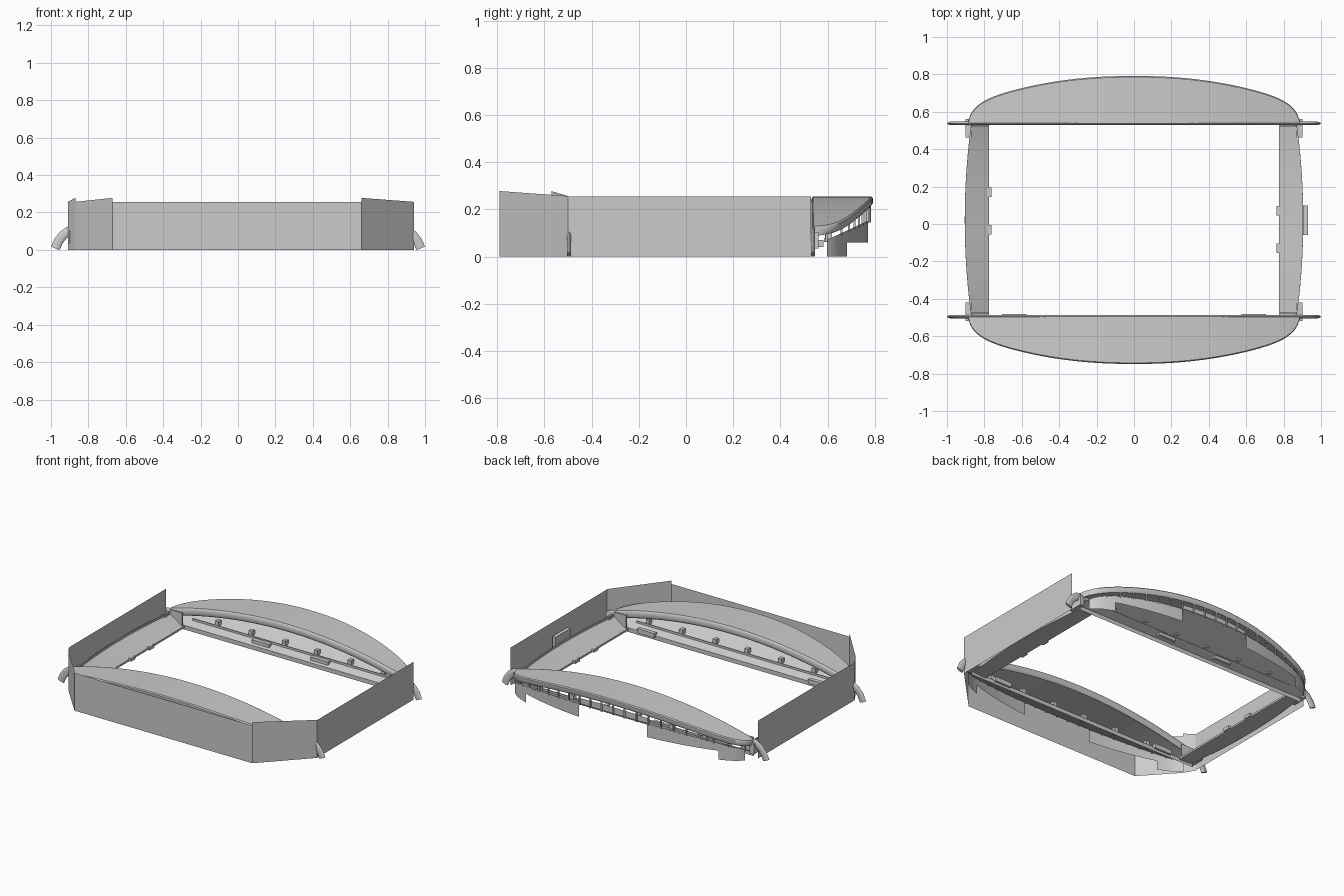
import bpy, bmesh, math
from mathutils import Vector

if "Cube" in bpy.data.objects:
    bpy.data.objects.remove(bpy.data.objects["Cube"], do_unlink=True)

grey = bpy.data.materials.new("light_grey")
grey.use_nodes = True
grey.diffuse_color = (0.6, 0.6, 0.6, 1)
grey.node_tree.nodes["Principled BSDF"].inputs["Base Color"].default_value = (0.6, 0.6, 0.6, 1)

MID = 0.0215      # y centre of the bowl
INNER = 0.517     # pitch side of the main stands, from the bowl centre
HALF = 0.885      # half length of the main stands


def finish(bm, name, smooth=False):
    bmesh.ops.recalc_face_normals(bm, faces=bm.faces)
    mesh = bpy.data.meshes.new(name)
    bm.to_mesh(mesh)
    bm.free()
    obj = bpy.data.objects.new(name, mesh)
    bpy.context.collection.objects.link(obj)
    mesh.materials.append(grey)
    if smooth:
        bpy.ops.object.select_all(action='DESELECT')
        obj.select_set(True)
        bpy.context.view_layer.objects.active = obj
        bpy.ops.object.shade_smooth_by_angle(angle=math.radians(35))
    return obj


def loft(name, rows, closed=False, smooth=True):
    """Skin a list of equally long sections; closed sections get end caps."""
    bm = bmesh.new()
    grid = [[bm.verts.new(p) for p in row] for row in rows]
    n = len(rows[0])
    for a, b in zip(grid, grid[1:]):
        for i in range(n if closed else n - 1):
            j = (i + 1) % n
            bm.faces.new((a[i], a[j], b[j], b[i]))
    if closed:
        bm.faces.new(grid[0])
        bm.faces.new(grid[-1])
    bmesh.ops.remove_doubles(bm, verts=bm.verts, dist=0.00005)
    return finish(bm, name, smooth)


def boxes(name, items):
    """Boxes given as (centre, size)."""
    bm = bmesh.new()
    for centre, size in items:
        made = bmesh.ops.create_cube(bm, size=1)["verts"]
        bmesh.ops.scale(bm, verts=made, vec=size)
        bmesh.ops.translate(bm, verts=made, vec=centre)
    return finish(bm, name)


def plan(x):
    """Outer edge of a main stand: a gentle bow with tight rounded ends."""
    x = abs(x)
    bow = 0.253 - 0.2 * x ** 2.2
    return INNER + bow * math.sqrt(max(0, 1 - (x / HALF) ** 18))


def roof_z(x):
    return 0.254 - 0.16 * x * x


def seat_z(y):
    return 0.04 + 0.46 * (y - INNER)


def spread(a, b, n):
    return [a + (b - a) * i / n for i in range(n + 1)]


XS = [HALF * math.sin(t) for t in spread(-math.pi / 2, math.pi / 2, 64)]


def main_stand(side, label):
    def at(x, y, z):
        return (x, MID + side * y, z)

    # Arched lens-shaped roof with a deep fascia
    rows = []
    for x in XS:
        y, z = plan(x), roof_z(x)
        rows.append([at(x, INNER, z), at(x, max(INNER, y - 0.006), z), at(x, y, z - 0.006),
                     at(x, y, z - 0.028), at(x, max(INNER, y - 0.008), z - 0.04),
                     at(x, INNER, z - 0.03)])
    loft(label + "_roof", rows, closed=True)

    # Sloped seating deck with pitch wall
    rows = []
    for x in XS[1:-1]:
        rim = max(INNER, plan(x) - 0.008)
        rows.append([at(x, INNER, 0.012), at(x, INNER, 0.04), at(x, rim, seat_z(rim))])
    loft(label + "_seating", rows)

    # Arch tube reaching down to the ground on both ends
    right = [(x, roof_z(x) - 0.025) for x in spread(0, 0.86, 20)]
    right += [(0.905, 0.1), (0.935, 0.079), (0.96, 0.047), (0.977, 0.008)]
    path = [Vector((-x, z)) for x, z in reversed(right[1:])] + [Vector(p) for p in right]
    rows = []
    for i, p in enumerate(path):
        t = (path[min(i + 1, len(path) - 1)] - path[max(i - 1, 0)]).normalized()
        ring = []
        for k in range(12):
            a = k * math.tau / 12
            r = 0.025 * math.cos(a)
            ring.append(at(p.x - t.y * r, INNER + 0.009 * math.sin(a),
                           max(0, p.y + t.x * r)))
        rows.append(ring)
    loft(label + "_arch", rows, closed=True)

    # Columns between the seating rim and the fascia
    cols = []
    for x in spread(-0.86, 0.86, 20):
        y = plan(x) - 0.012
        low, high = seat_z(y) - 0.005, roof_z(x) - 0.03
        cols.append((at(x, y, (low + high) / 2), (0.009, 0.008, high - low)))
    boxes(label + "_columns", cols)

    # Facade panels below the rim, given as start, end and bottom
    panels = (("east_panel", 0.26, 0.72, 0.06), ("west_panel", -0.72, -0.25, 0.06),
              ("east_base", 0.72, 0.86, 0.0), ("west_base", -0.86, -0.72, 0.0))
    for part, a, b, low in panels:
        loft(label + "_" + part, [[at(x, plan(x) - 0.01, low),
                                   at(x, plan(x) - 0.01, seat_z(plan(x)))]
                                  for x in spread(a, b, 10)])

    # Closed centre section behind the columns
    loft(label + "_centre_panel", [[at(x, plan(x) - 0.02, seat_z(plan(x)) - 0.005),
                                    at(x, plan(x) - 0.02, roof_z(x) - 0.06)]
                                   for x in spread(-0.25, 0.26, 10)])

    # Entrance boxes, walkway parapet and dugouts
    boxes(label + "_entrances", [(at(0.05 + s * x, INNER + 0.065, 0.086), (0.026, 0.03, 0.04))
                                 for s in (-1, 1) for x in (0.12, 0.37, 0.62)])
    boxes(label + "_parapet", [(at(0, INNER + 0.05, 0.07), (1.5, 0.006, 0.014))])
    x, y, z = (0.22, 0.03, 0.055) if side > 0 else (0.64, 0.0, 0.045)
    boxes(label + "_dugouts", [(at(s * x, INNER + y, z), (0.13, 0.028, 0.03))
                               for s in (-1, 1)])


main_stand(1, "back")
main_stand(-1, "front")


# Lower end stands: sloped top, flat underside and a low rim
def end_stand(side, label, entries):
    rows = []
    for y in spread(-0.513, 0.513, 24):
        outer = 0.905 - 0.13 * y * y
        rows.append([(side * x, MID + y, z) for x, z in
                     ((0.775, 0.025), (0.775, 0.038), (outer - 0.003, 0.1),
                      (outer - 0.003, 0.115), (outer, 0.115), (outer, 0.03))])
    loft(label + "_seating", rows, closed=True)
    boxes(label + "_entrances", [((side * 0.772, y, 0.036), (0.02, 0.05, 0.022))
                                 for y in entries])
    boxes(label + "_corner_blocks", [((side * 0.885, MID + s * 0.49, 0.07),
                                      (0.03, 0.1, 0.07)) for s in (-1, 1)])
    boxes(label + "_corner_walls", [((side * 0.825, MID + s * 0.5, 0.085),
                                     (0.09, 0.008, 0.09)) for s in (-1, 1)])


end_stand(1, "left", (0.07, -0.13))
end_stand(-1, "right", (0.17, -0.03))

boxes("control_room", [((0.917, 0.02, 0.13), (0.025, 0.16, 0.08))])


# Thin surrounding walls: start, end, and the top height at each
walls = {
    "front_wall": ((-0.67, -0.79, 0.255), (0.66, -0.79, 0.255)),
    "left_corner_wall": ((0.66, -0.79, 0.278), (0.94, -0.5, 0.257)),
    "left_wall": ((0.94, -0.5, 0.255), (0.94, 0.53, 0.255)),
    "right_corner_wall": ((-0.67, -0.79, 0.278), (-0.87, -0.57, 0.257)),
    "right_corner_return": ((-0.87, -0.57, 0.278), (-0.91, -0.5, 0.257)),
    "right_wall": ((-0.91, -0.5, 0.255), (-0.91, 0.53, 0.255)),
}
for name, ends in walls.items():
    loft(name, [[(x, y, 0), (x, y, z)] for x, y, z in ends], smooth=False)
